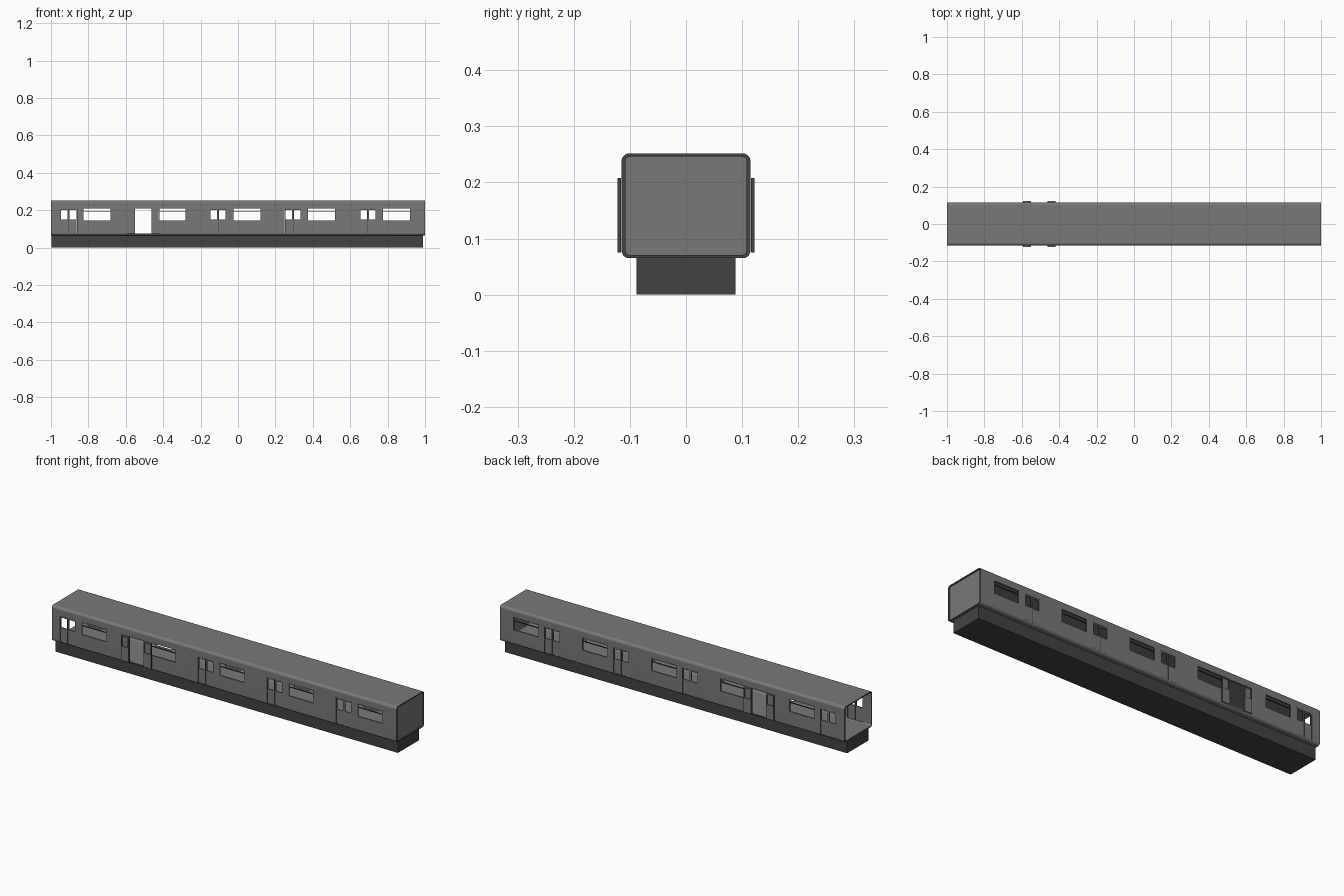
import bpy, bmesh, math
from mathutils import Vector

if "Cube" in bpy.data.objects:
    bpy.data.objects.remove(bpy.data.objects["Cube"])


def material(name, rgb):
    m = bpy.data.materials.new(name)
    m.diffuse_color = (*rgb, 1)
    m.use_nodes = True
    m.node_tree.nodes["Principled BSDF"].inputs["Base Color"].default_value = m.diffuse_color
    return m


GREY = material("body grey", (0.19, 0.19, 0.19))
DARK = material("dark grey", (0.055, 0.055, 0.055))

DOORS = [-0.907 + 0.4005 * i for i in range(5)]
OPEN_DOOR = 1
WINDOWS = [d + 0.153 for d in DOORS]


def make(name, bm, mats):
    bmesh.ops.recalc_face_normals(bm, faces=bm.faces)
    me = bpy.data.meshes.new(name)
    bm.to_mesh(me)
    bm.free()
    ob = bpy.data.objects.new(name, me)
    bpy.context.collection.objects.link(ob)
    for m in mats:
        me.materials.append(m)
    return ob


def add_box(bm, x0, x1, y0, y1, z0, z1):
    r = bmesh.ops.create_cube(bm, size=1)
    for v in r["verts"]:
        v.co = Vector(((x0, x1)[v.co.x > 0], (y0, y1)[v.co.y > 0], (z0, z1)[v.co.z > 0]))


def box(name, mat, *dims):
    bm = bmesh.new()
    add_box(bm, *dims)
    return make(name, bm, [mat])


def rounded_rect(hw, z0, z1, r, n=5):
    """Points (y, z) of a rounded rectangle."""
    pts = []
    corners = ((hw - r, z1 - r), (-hw + r, z1 - r), (-hw + r, z0 + r), (hw - r, z0 + r))
    for k, (cy, cz) in enumerate(corners):
        for i in range(n + 1):
            a = math.pi / 2 * (k + i / n)
            pts.append((cy + r * math.cos(a), cz + r * math.sin(a)))
    return pts


def darken_ends(ob):
    # cut edges facing along the car are dark
    for p in ob.data.polygons:
        p.material_index = 1 if abs(p.normal.x) > 0.9 else 0


# body shell: rounded tube with wall thickness
outer = rounded_rect(0.115, 0.065, 0.252, 0.014)
inner = rounded_rect(0.108, 0.071, 0.246, 0.008)
bm = bmesh.new()
rings = [[bm.verts.new((x, y, z)) for y, z in prof]
         for x, prof in ((-1, outer), (1, outer), (1, inner), (-1, inner))]
n = len(outer)
for k in range(4):
    a, b = rings[k], rings[(k + 1) % 4]
    for i in range(n):
        j = (i + 1) % n
        bm.faces.new((a[i], a[j], b[j], b[i]))
shell = make("body_shell", bm, [GREY, DARK])

# window and door openings, cut through both sides
bm = bmesh.new()
for w in WINDOWS:
    add_box(bm, w - 0.072, w + 0.072, -0.2, 0.2, 0.145, 0.210)
for d in DOORS:
    add_box(bm, d - 0.045, d + 0.045, -0.2, 0.2, 0.075, 0.209)
cutter = make("opening_cutter", bm, [GREY])
cutter.hide_render = True
mod = shell.modifiers.new("openings", 'BOOLEAN')
mod.operation = 'DIFFERENCE'
mod.solver = 'EXACT'
mod.object = cutter
bpy.context.view_layer.objects.active = shell
shell.select_set(True)
bpy.ops.object.modifier_apply(modifier=mod.name)
darken_ends(shell)
bpy.ops.object.shade_smooth_by_angle(angle=math.radians(30))
shell.modifiers.new("even_shading", 'WEIGHTED_NORMAL').keep_sharp = True
bpy.data.objects.remove(cutter)

# closed end wall and underframe
box("end_wall", GREY, 0.988, 0.995, -0.1085, 0.1085, 0.0705, 0.2465)
box("underframe", DARK, -0.997, 0.99, -0.088, 0.088, 0, 0.0655)


def door_leaf(name, cx, y0, y1):
    """Door plate with a window hole."""
    bm = bmesh.new()

    def ring(y, x_half, z0, z1):
        return [bm.verts.new((cx + sx * x_half, y, z))
                for sx, z in ((-1, z0), (1, z0), (1, z1), (-1, z1))]

    loops = [ring(y0, 0.0215, 0.0755, 0.208), ring(y1, 0.0215, 0.0755, 0.208),
             ring(y1, 0.0175, 0.150, 0.202), ring(y0, 0.0175, 0.150, 0.202)]
    for k in range(4):
        a, b = loops[k], loops[(k + 1) % 4]
        for i in range(4):
            j = (i + 1) % 4
            bm.faces.new((a[i], a[j], b[j], b[i]))
    darken_ends(make(name, bm, [GREY, DARK]))


for side, label in ((-1, "front"), (1, "back")):
    # sliding door leaves; one pair stands open outside the wall
    for i, d in enumerate(DOORS):
        is_open = i == OPEN_DOOR
        off, y0, y1 = (0.0655, 0.1155, 0.122) if is_open else (0.0228, 0.109, 0.1142)
        for s in (-1, 1):
            door_leaf(f"{label}_door_leaf", d + s * off, side * y0, side * y1)
        if not is_open:
            # dark seal behind the joint between the leaves
            ys = sorted((side * 0.1095, side * 0.1125))
            box(f"{label}_door_seal", DARK, d - 0.002, d + 0.002, *ys, 0.0755, 0.208)
    # transom bar across each window
    for w in WINDOWS:
        ys = sorted((side * 0.109, side * 0.114))
        box(f"{label}_window_bar", DARK, w - 0.072, w + 0.072, *ys, 0.190, 0.194)
